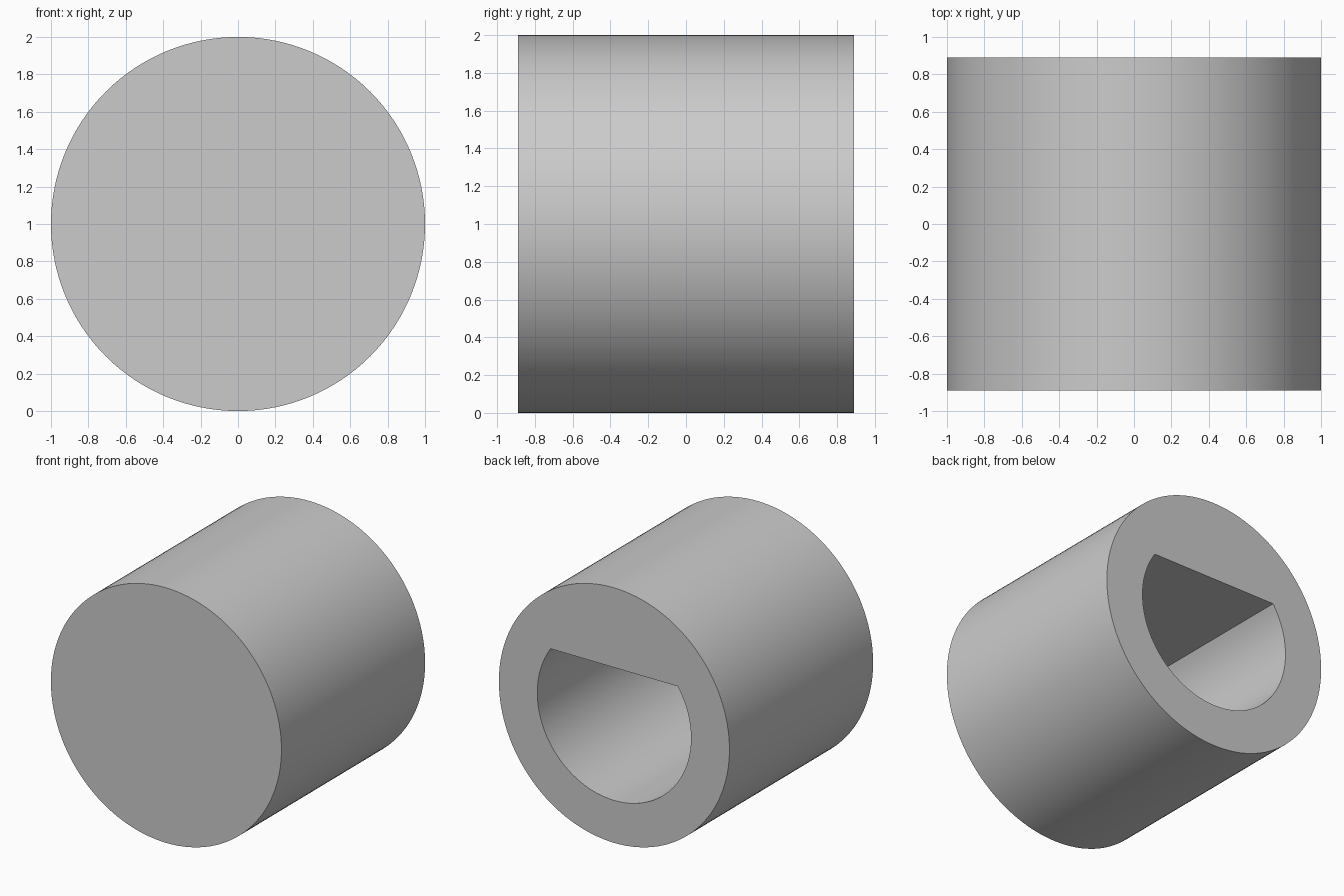
import bpy, bmesh, math

if "Cube" in bpy.data.objects:
    bpy.data.objects.remove(bpy.data.objects["Cube"])

R, HALF = 1.0, 0.89          # outer radius, half length
BORE, FLAT = 0.667, 0.375    # bore radius, height of its flat above the axis
FLOOR = -0.67                # y of the blind end of the bore

grey = bpy.data.materials.new("grey")
grey.diffuse_color = (0.6, 0.6, 0.6, 1)
grey.use_nodes = True
grey.node_tree.nodes["Principled BSDF"].inputs["Base Color"].default_value = grey.diffuse_color


def arc(radius, start, sweep, count):
    return [(radius * math.cos(start + sweep * i / count),
             radius * math.sin(start + sweep * i / count)) for i in range(count + 1)]


def prism(name, profile, y0, y1):
    # Extrude an (x, z) profile along y, with the axis at z = 1
    bm = bmesh.new()
    face = bm.faces.new([bm.verts.new((x, y0, z + R)) for x, z in profile])
    ext = bmesh.ops.extrude_face_region(bm, geom=[face])
    verts = [v for v in ext["geom"] if isinstance(v, bmesh.types.BMVert)]
    bmesh.ops.translate(bm, verts=verts, vec=(0, y1 - y0, 0))
    bmesh.ops.recalc_face_normals(bm, faces=bm.faces)
    mesh = bpy.data.meshes.new(name)
    bm.to_mesh(mesh)
    bm.free()
    mesh.materials.append(grey)
    obj = bpy.data.objects.new(name, mesh)
    bpy.context.collection.objects.link(obj)
    return obj


# Round body
body = prism("knob_body", arc(R, 0, 2 * math.pi, 128)[:-1], -HALF, HALF)

# D-shaped blind bore, open at the back, flat side up
a = math.asin(FLAT / BORE)
cutter = prism("bore_cutter", arc(BORE, math.pi - a, math.pi + 2 * a, 88), FLOOR, HALF + 0.2)

cut = body.modifiers.new("bore", "BOOLEAN")
cut.operation = "DIFFERENCE"
cut.solver = "EXACT"
cut.object = cutter
bpy.context.view_layer.objects.active = body
body.select_set(True)
bpy.ops.object.modifier_apply(modifier=cut.name)
bpy.data.objects.remove(cutter)

# Smooth walls with crisp rims
bpy.ops.object.shade_smooth_by_angle(angle=math.radians(30))
